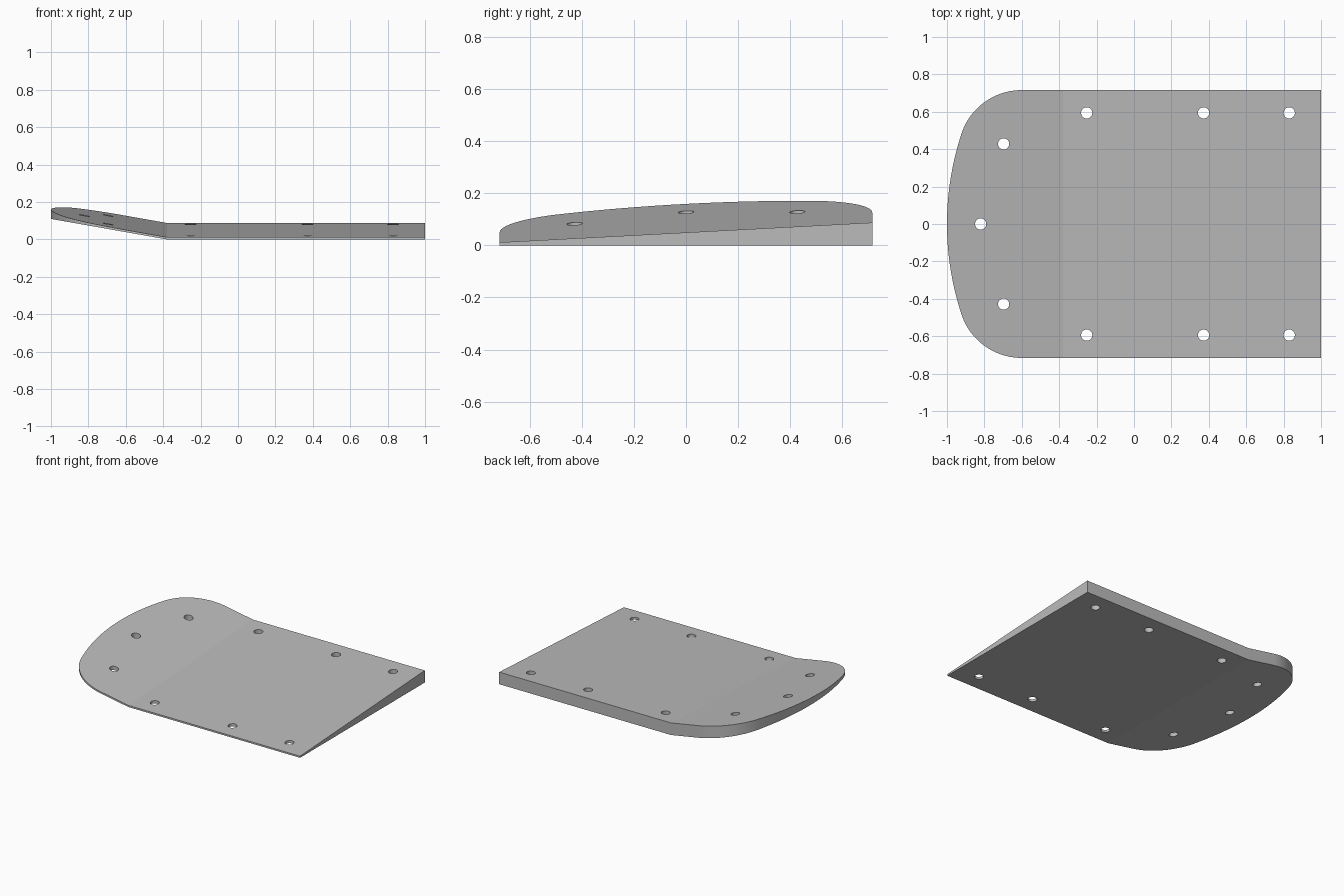
import bpy, bmesh
from math import pi, sin, cos, atan2
from mathutils import Matrix

if "Cube" in bpy.data.objects:
    bpy.data.objects.remove(bpy.data.objects["Cube"])

HALF_WIDTH = 0.716
CREASE_X = -0.38
RISE = 0.177            # slope of the raised nose
TAPER = 0.053           # thickness gained per unit of y

grey = bpy.data.materials.new("light grey")
grey.use_nodes = True
colour = (0.5, 0.5, 0.5, 1)
grey.diffuse_color = colour
grey.node_tree.nodes["Principled BSDF"].inputs["Base Color"].default_value = colour


def new_object(name, bm):
    mesh = bpy.data.meshes.new(name)
    bm.to_mesh(mesh)
    bm.free()
    mesh.materials.append(grey)
    obj = bpy.data.objects.new(name, mesh)
    bpy.context.collection.objects.link(obj)
    return obj


def arc(cx, cy, radius, start, end, steps):
    angles = [start + (end - start) * i / steps for i in range(steps + 1)]
    return [(cx + radius * cos(a), cy + radius * sin(a)) for a in angles]


# Outline: square tail, rounded corners, shallow curved nose
corner_r, nose_r = 0.34, 1.54
corner_x, corner_y = -0.6, HALF_WIDTH - corner_r
nose_x = nose_r - 1
meet = atan2(corner_y, corner_x - nose_x)
upper = [(1, HALF_WIDTH)] + arc(corner_x, corner_y, corner_r, pi / 2, meet, 20)
upper += arc(nose_x, 0, nose_r, meet, pi, 12)[1:]
outline = upper + [(x, -y) for x, y in reversed(upper[:-1])]

# Plate: extrude the outline, then add the crease, side taper and raised nose
bm = bmesh.new()
base = bm.faces.new([bm.verts.new((x, y, 0)) for x, y in outline])
top = bmesh.ops.extrude_face_region(bm, geom=[base])["geom"]
for v in top:
    if isinstance(v, bmesh.types.BMVert):
        v.co.z = 1
bmesh.ops.bisect_plane(bm, geom=bm.verts[:] + bm.edges[:] + bm.faces[:],
                       plane_co=(CREASE_X, 0, 0), plane_no=(1, 0, 0))
for v in bm.verts:
    thickness = 0.05 + TAPER * v.co.y
    v.co.z = v.co.z * thickness + max(0, CREASE_X - v.co.x) * RISE
bmesh.ops.recalc_face_normals(bm, faces=bm.faces[:])
plate = new_object("wedge_plate", bm)

# Screw holes, mirrored across the centre line
holes = [(-0.82, 0)]
for x, y in [(-0.697, 0.428), (-0.253, 0.594), (0.372, 0.594), (0.83, 0.594)]:
    holes += [(x, y), (x, -y)]
bm = bmesh.new()
for x, y in holes:
    bmesh.ops.create_cone(bm, cap_ends=True, segments=32, radius1=0.03,
                          radius2=0.03, depth=1, matrix=Matrix.Translation((x, y, 0)))
cutter = new_object("hole_cutter", bm)
cutter.hide_render = True

cut = plate.modifiers.new("screw_holes", 'BOOLEAN')
cut.operation = 'DIFFERENCE'
cut.solver = 'EXACT'
cut.object = cutter
bpy.context.view_layer.objects.active = plate
plate.select_set(True)
bpy.ops.object.modifier_apply(modifier=cut.name)
bpy.data.objects.remove(cutter)

# Smooth the curved rims, keep the broad faces flat
bpy.ops.object.shade_smooth_by_angle(angle=0.5)
for face in plate.data.polygons:
    face.use_smooth = abs(face.normal.z) < 0.5
